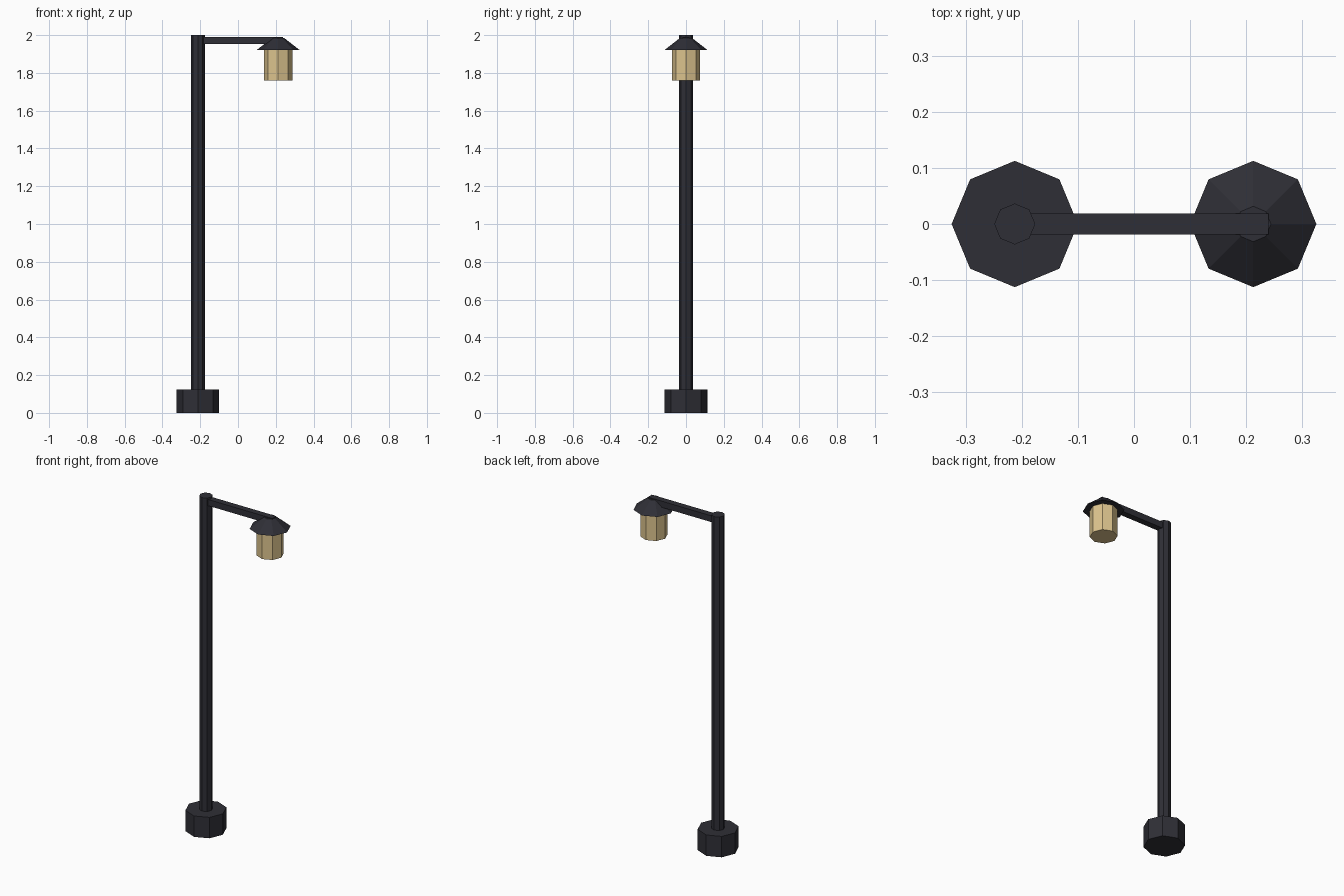
import bpy
import math

if "Cube" in bpy.data.objects:
    bpy.data.objects.remove(bpy.data.objects["Cube"])


def material(name, rgb):
    mat = bpy.data.materials.new(name)
    mat.diffuse_color = (*rgb, 1.0)
    mat.use_nodes = True
    mat.node_tree.nodes["Principled BSDF"].inputs["Base Color"].default_value = mat.diffuse_color
    return mat


DARK = material("dark iron", (0.028, 0.028, 0.037))
GLASS = material("warm glass", (0.72, 0.55, 0.27))

POST_X, LAMP_X = -0.2125, 0.2125


def octagon(name, x, z0, z1, r0, r1, mat):
    """Eight-sided flat-shaded prism or frustum between two heights."""
    bpy.ops.mesh.primitive_cone_add(
        vertices=8, radius1=r0, radius2=r1, depth=z1 - z0,
        location=(x, 0, (z0 + z1) / 2), rotation=(0, 0, math.pi / 2))
    ob = bpy.context.object
    ob.name = name
    ob.data.materials.append(mat)
    return ob


# Foot and post
octagon("base", POST_X, 0.0, 0.125, 0.1125, 0.1125, DARK)
octagon("post", POST_X, 0.125, 2.0, 0.0365, 0.0365, DARK)

# Horizontal arm from the post to above the lamp
x0, x1 = POST_X, 0.2395
bpy.ops.mesh.primitive_cube_add(size=1, location=((x0 + x1) / 2, 0, 1.971))
arm = bpy.context.object
arm.name = "arm"
arm.scale = (x1 - x0, 0.0375, 0.0375)
arm.data.materials.append(DARK)

# Lamp shade and lantern
octagon("shade", LAMP_X, 1.922, 1.985, 0.1125, 0.0315, DARK)
octagon("lantern", LAMP_X, 1.761, 1.924, 0.075, 0.075, GLASS)
